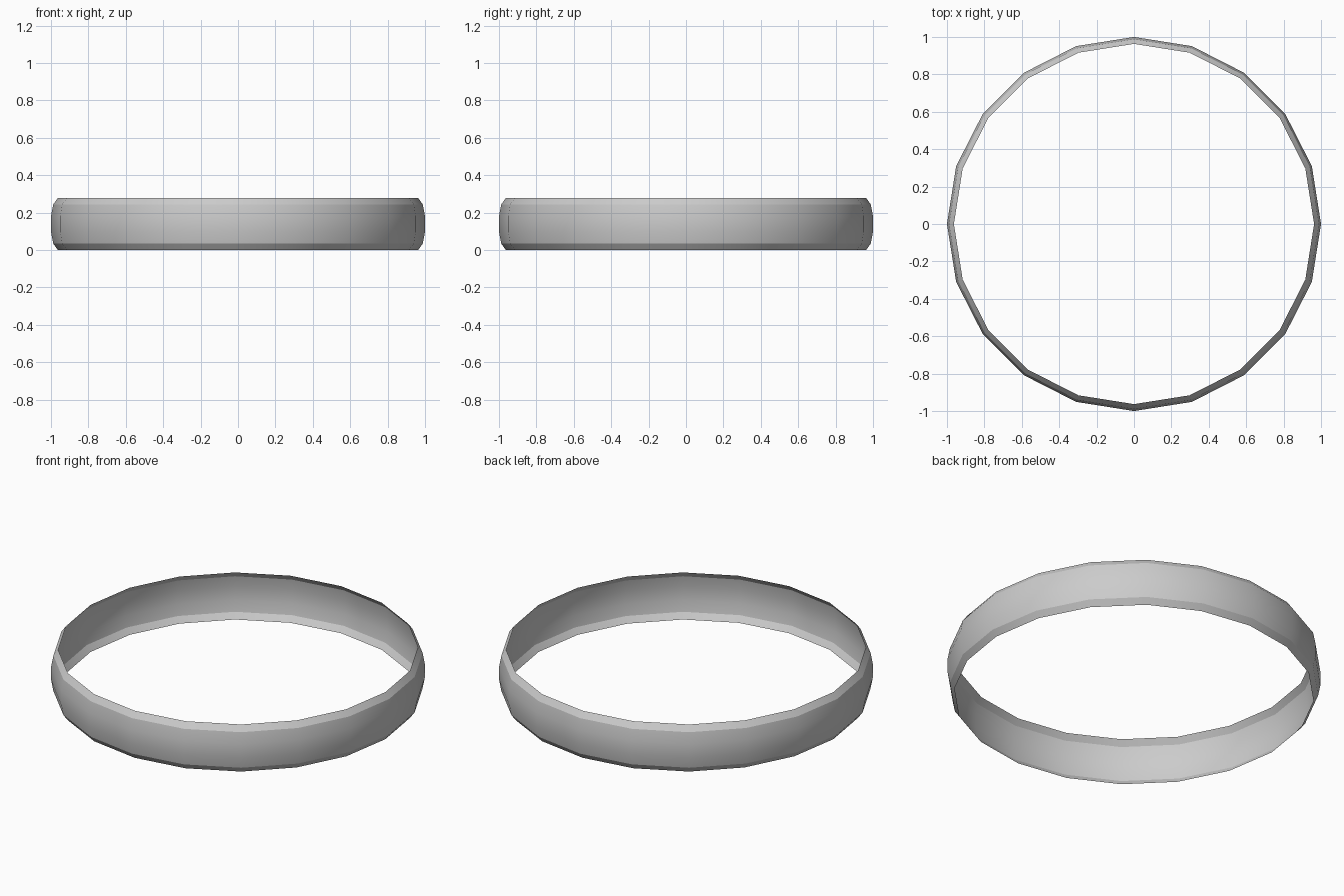
import bpy, bmesh, math

if "Cube" in bpy.data.objects:
    bpy.data.objects.remove(bpy.data.objects["Cube"])

SIDES = 20
# Half-rounded band cross-section (radius, height), bottom to top
PROFILE = [(0.963, 0.0), (0.988, 0.034), (1.0, 0.098),
           (1.0, 0.18), (0.988, 0.244), (0.963, 0.278)]

# Thin open band: spin the profile around z
bm = bmesh.new()
rings = []
for r, z in PROFILE:
    rings.append([bm.verts.new((r * math.cos(math.tau * i / SIDES),
                                r * math.sin(math.tau * i / SIDES), z))
                  for i in range(SIDES)])
for low, high in zip(rings, rings[1:]):
    for i in range(SIDES):
        j = (i + 1) % SIDES
        bm.faces.new((low[i], low[j], high[j], high[i]))

mesh = bpy.data.meshes.new("ring_band")
bm.to_mesh(mesh)
bm.free()
band = bpy.data.objects.new("ring_band", mesh)
bpy.context.collection.objects.link(band)

# Smooth around the ring, crisp at the bevelled rims
bpy.context.view_layer.objects.active = band
band.select_set(True)
bpy.ops.object.shade_smooth_by_angle(angle=math.radians(20))
